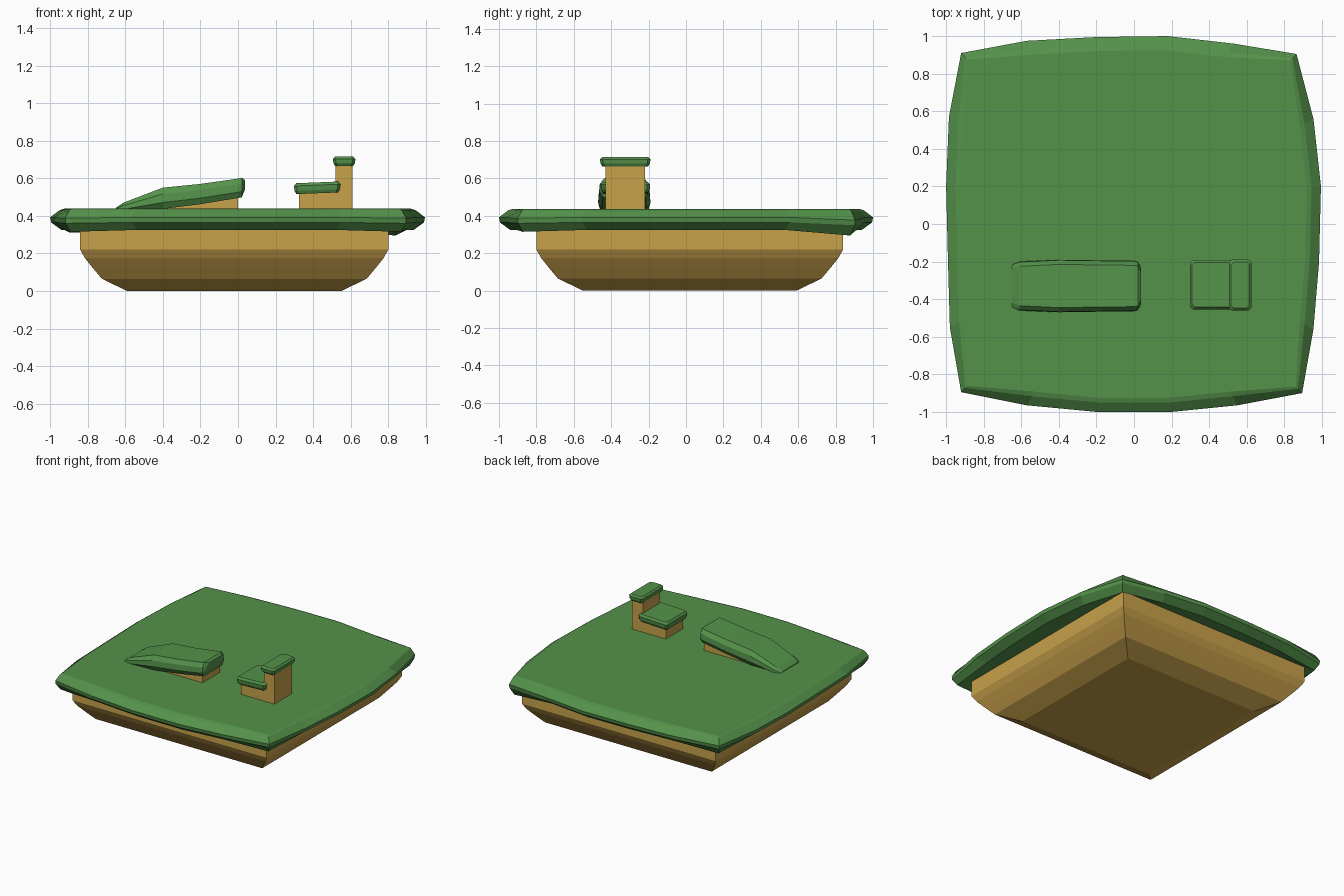
import bpy, bmesh

if "Cube" in bpy.data.objects:
    bpy.data.objects.remove(bpy.data.objects["Cube"])


def material(name, color):
    m = bpy.data.materials.new(name)
    m.diffuse_color = color
    m.use_nodes = True
    m.node_tree.nodes["Principled BSDF"].inputs["Base Color"].default_value = m.diffuse_color
    return m


GRASS = material("grass_green", (0.09, 0.29, 0.07, 1))
DIRT = material("dirt_tan", (0.58, 0.36, 0.07, 1))


def loft(name, rings, mat):
    """Skin equal-length rings of points and cap both ends."""
    bm = bmesh.new()
    rows = [[bm.verts.new(p) for p in ring] for ring in rings]
    n = len(rows[0])
    for a, b in zip(rows, rows[1:]):
        for i in range(n):
            j = (i + 1) % n
            bm.faces.new((a[i], a[j], b[j], b[i]))
    bm.faces.new(rows[0][::-1])
    bm.faces.new(rows[-1])
    bmesh.ops.recalc_face_normals(bm, faces=bm.faces)
    me = bpy.data.meshes.new(name)
    bm.to_mesh(me)
    bm.free()
    me.materials.append(mat)
    ob = bpy.data.objects.new(name, me)
    bpy.context.collection.objects.link(ob)
    return ob


def prism(name, profile, y0, y1, mat):
    """Extrude an x-z profile along y."""
    return loft(name, [[(x, y, z) for x, z in profile] for y in (y0, y1)], mat)


# dirt base: square rings, rounded in towards the bottom
levels = [(0.0, 0.57), (0.065, 0.705), (0.125, 0.755), (0.175, 0.795),
          (0.22, 0.82), (0.37, 0.82)]
loft("dirt_base", [[(-0.02 + sx * h, 0.02 + sy * h, z)
                    for sx, sy in ((-1, -1), (1, -1), (1, 1), (-1, 1))]
                   for z, h in levels], DIRT)

# grass slab: bowed square outline, every fifth point is a corner
outline = [(-0.92, -0.895), (-0.57, -0.965), (-0.2, -1.0), (0.2, -1.0), (0.55, -0.965),
           (0.895, -0.90), (0.955, -0.56), (0.985, -0.2), (0.995, 0.2), (0.955, 0.56),
           (0.865, 0.905), (0.53, 0.96), (0.18, 1.0), (-0.2, 0.995), (-0.57, 0.975),
           (-0.92, 0.91), (-0.985, 0.57), (-1.0, 0.2), (-0.99, -0.2), (-0.98, -0.55)]
corner_drop = {0: 0.01, 5: 0.01, 10: 0.03, 15: 0.015}


def slab_ring(z, inset, droop):
    ring = []
    for i, (x, y) in enumerate(outline):
        k = 0.5 if i in corner_drop else 1.0
        s = 1 - inset * k
        ring.append((x * s, y * s, z - droop * corner_drop.get(i, 0)))
    return ring


under = [(max(-0.84, min(0.80, x)), max(-0.80, min(0.84, y)), 0.335) for x, y in outline]
loft("grass_slab", [under, slab_ring(0.325, 0.06, 1), slab_ring(0.365, 0.005, 0.5),
                    slab_ring(0.392, 0.0, 0.5), slab_ring(0.43, 0.05, 0),
                    slab_ring(0.438, 0.075, 0)], GRASS)

# stepped dirt block and ramp dirt
prism("step_dirt", [(0.325, 0.40), (0.61, 0.40), (0.61, 0.68), (0.52, 0.68),
                    (0.52, 0.54), (0.325, 0.54)], -0.43, -0.22, DIRT)
prism("ramp_dirt", [(-0.50, 0.41), (0.0, 0.41), (0.0, 0.52), (-0.2, 0.49),
                    (-0.42, 0.445)], -0.43, -0.22, DIRT)


# grass caps on the steps: bulging chamfered slabs
def cap(name, x0, x1, y0, y1, z0, z1, tilt):
    cx, cy = (x0 + x1) / 2, (y0 + y1) / 2

    def ring(f, d):
        hx, hy, c = (x1 - x0) / 2 - d, (y1 - y0) / 2 - d, 0.014
        pts = [(-hx, -hy + c), (-hx + c, -hy), (hx - c, -hy), (hx, -hy + c),
               (hx, hy - c), (hx - c, hy), (-hx + c, hy), (-hx, hy - c)]
        return [(cx + x, cy + y, z0 + f * (z1 - z0) + tilt * x) for x, y in pts]
    return loft(name, [ring(0, 0.012), ring(0.3, 0.003), ring(0.75, 0), ring(1, 0.012)], GRASS)


cap("lower_step_grass", 0.298, 0.545, -0.455, -0.192, 0.52, 0.578, 0.04)
cap("upper_step_grass", 0.505, 0.625, -0.46, -0.19, 0.665, 0.715, 0.0)

# ramp grass: eight-sided sections along x (x, bottom, top, half width)
sections = [(-0.65, 0.425, 0.443, 0.115), (-0.61, 0.42, 0.47, 0.13),
            (-0.40, 0.437, 0.55, 0.14), (-0.20, 0.462, 0.57, 0.137),
            (0.0, 0.495, 0.598, 0.135), (0.02, 0.498, 0.603, 0.13),
            (0.037, 0.54, 0.59, 0.10)]
rings = []
for x, b, t, w in sections:
    h, cy = t - b, -0.33
    half = [(w - 0.02, b), (w, b + 0.3 * h), (w - 0.003, b + 0.7 * h), (w - 0.025, t)]
    rings.append([(x, cy + y, z) for y, z in half] +
                 [(x, cy - y, z) for y, z in reversed(half)])
loft("ramp_grass", rings, GRASS)
